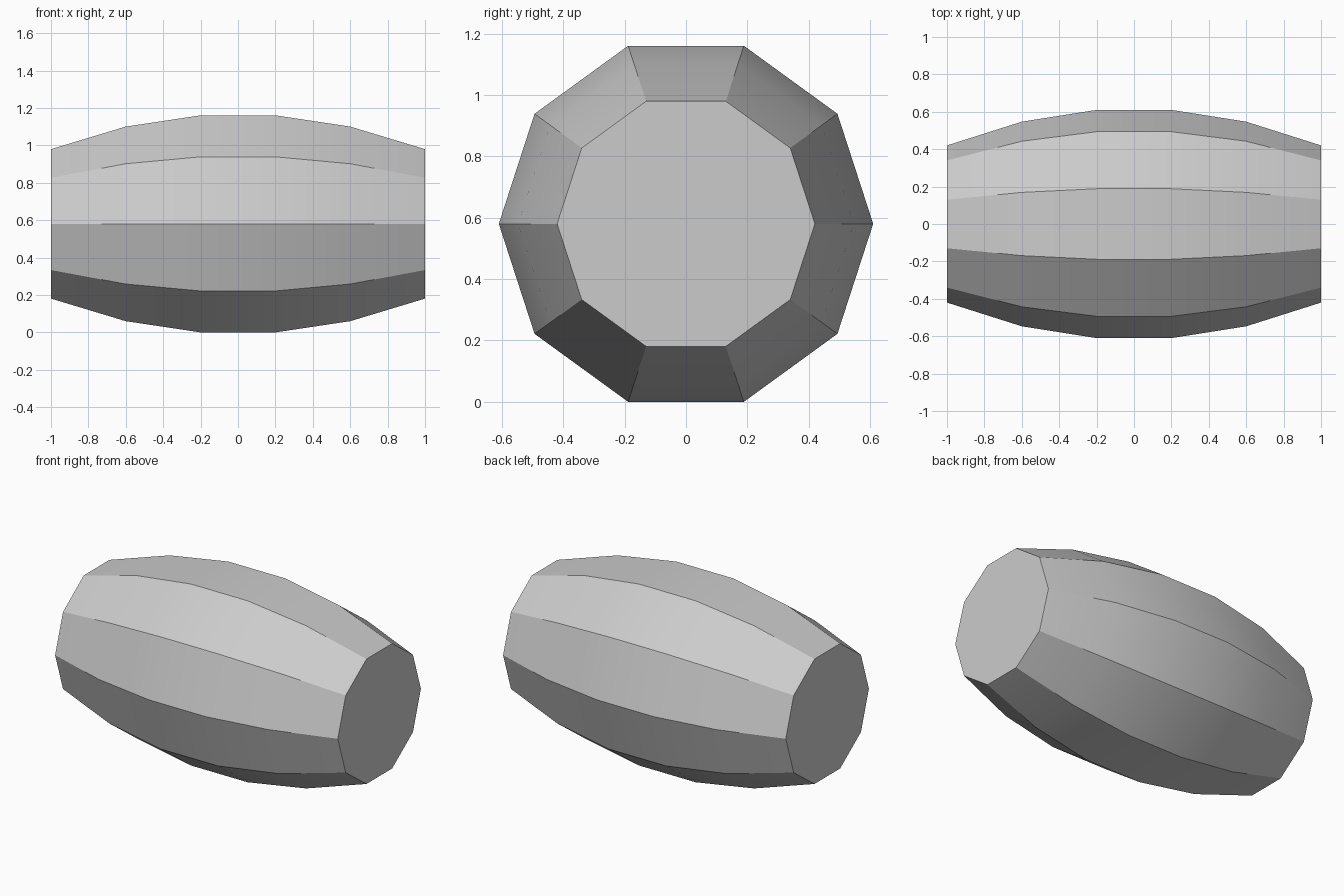
import bpy
import bmesh
from math import sin, cos, tau, radians

# Remove the default object
cube = bpy.data.objects.get("Cube")
if cube:
    bpy.data.objects.remove(cube, do_unlink=True)

# Material
GREY = (0.6, 0.6, 0.6, 1.0)
grey = bpy.data.materials.new("light grey")
grey.use_nodes = True
grey.diffuse_color = GREY
grey.node_tree.nodes["Principled BSDF"].inputs["Base Color"].default_value = GREY

# Barrel: ten-sided rings along x, bulging in the middle
SIDES = 10
HALF_PROFILE = [(1.0, 0.42), (0.6, 0.547), (0.2, 0.61)]  # x, radius
profile = [(-x, r) for x, r in HALF_PROFILE] + HALF_PROFILE[::-1]
centre_z = 0.61 * sin(tau / 5)

bm = bmesh.new()
rings = [[bm.verts.new((x, r * cos(tau * i / SIDES), centre_z + r * sin(tau * i / SIDES)))
          for i in range(SIDES)] for x, r in profile]

# Staves between neighbouring rings
for a, b in zip(rings, rings[1:]):
    for i in range(SIDES):
        j = (i + 1) % SIDES
        bm.faces.new((a[i], a[j], b[j], b[i]))

# Flat end caps
bm.faces.new(rings[0])
bm.faces.new(rings[-1])
bmesh.ops.recalc_face_normals(bm, faces=bm.faces)

mesh = bpy.data.meshes.new("barrel")
bm.to_mesh(mesh)
bm.free()
mesh.materials.append(grey)
barrel = bpy.data.objects.new("barrel", mesh)
bpy.context.collection.objects.link(barrel)

# Smooth along the length, sharp between staves and at the caps
bpy.ops.object.select_all(action='DESELECT')
barrel.select_set(True)
bpy.context.view_layer.objects.active = barrel
bpy.ops.object.shade_smooth_by_angle(angle=radians(30))
